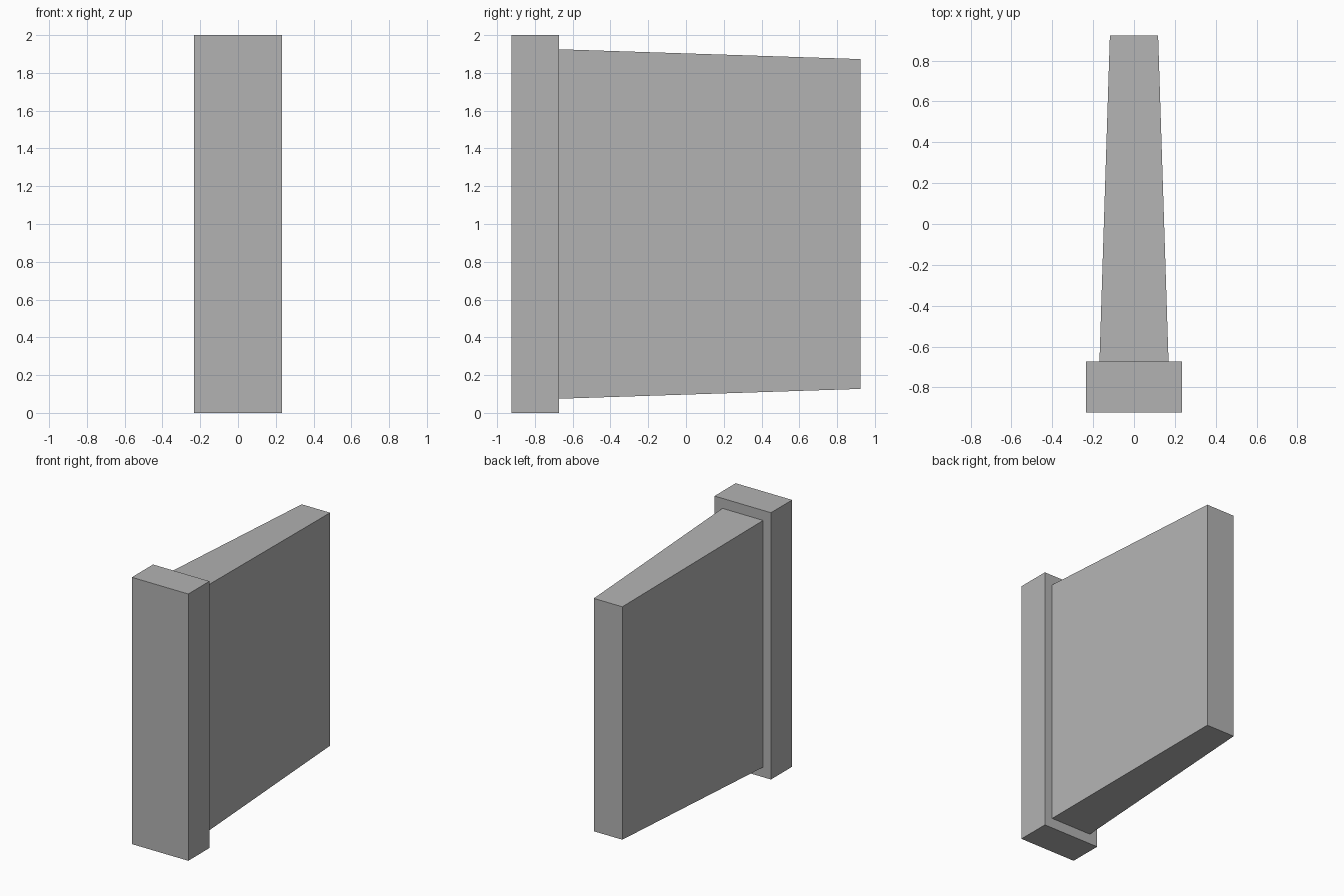
import bpy
import bmesh

# Remove the default cube
cube = bpy.data.objects.get("Cube")
if cube:
    bpy.data.objects.remove(cube, do_unlink=True)

# Single grey material
GREY = (0.45, 0.45, 0.45, 1)
grey = bpy.data.materials.new("plain_grey")
grey.use_nodes = True
grey.diffuse_color = GREY
grey.node_tree.nodes["Principled BSDF"].inputs["Base Color"].default_value = GREY


def tapered_box(name, front, back):
    """Box between two centred rectangles, each given as (y, half width, half height)."""
    bm = bmesh.new()
    bmesh.ops.create_cube(bm, size=2)
    for v in bm.verts:
        y, half_width, half_height = front if v.co.y < 0 else back
        v.co = (v.co.x * half_width, y, 1 + v.co.z * half_height)
    mesh = bpy.data.meshes.new(name)
    bm.to_mesh(mesh)
    bm.free()
    mesh.materials.append(grey)
    obj = bpy.data.objects.new(name, mesh)
    bpy.context.collection.objects.link(obj)
    return obj


# Thick upright plate at the front
tapered_box("front_plate", (-0.923, 0.234, 1.0), (-0.672, 0.234, 1.0))

# Slab behind it, narrowing towards the back
tapered_box("tapered_slab", (-0.672, 0.169, 0.925), (0.923, 0.118, 0.873))
